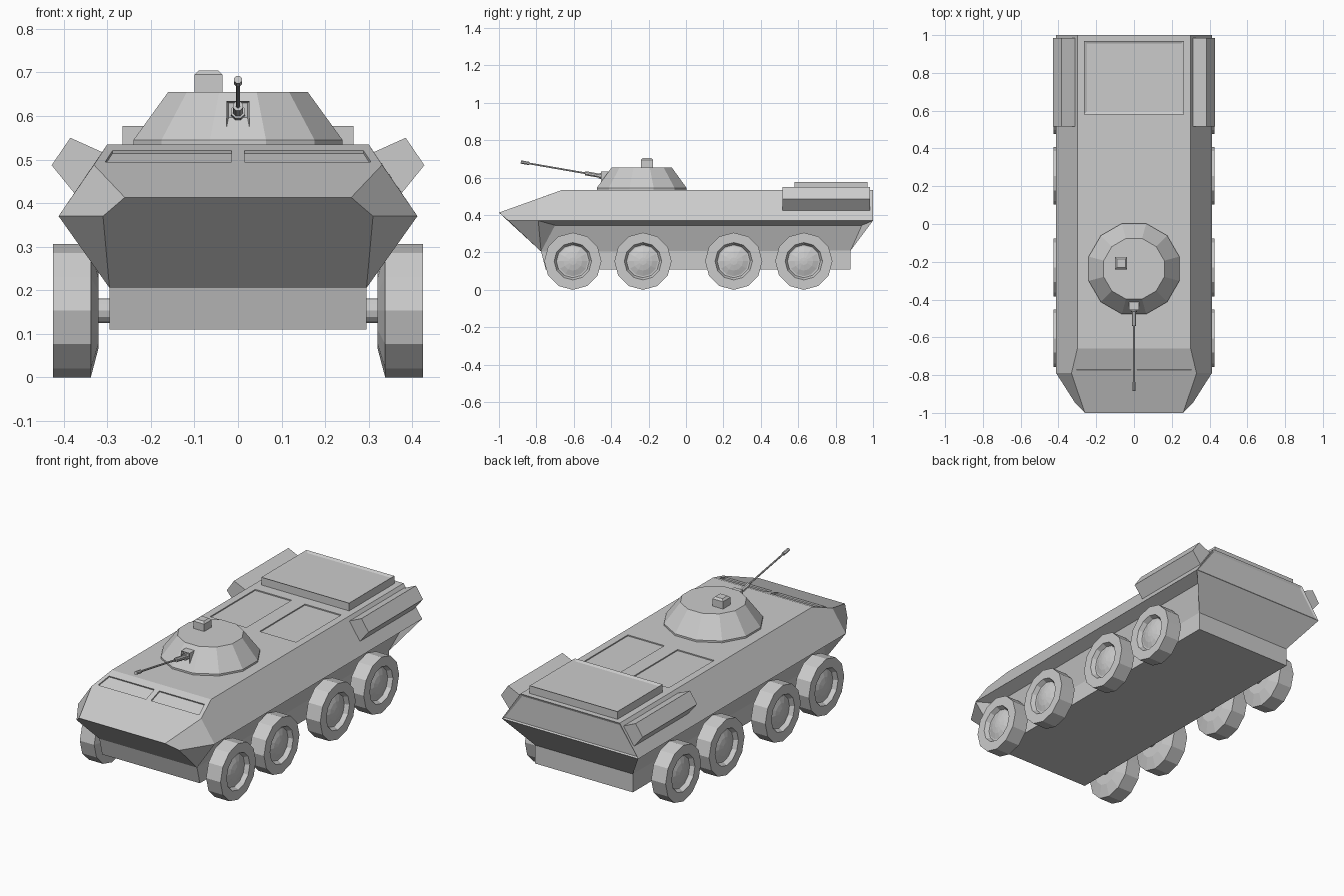
import bpy, bmesh
from math import pi, cos, sin
from mathutils import Vector

if "Cube" in bpy.data.objects:
    bpy.data.objects.remove(bpy.data.objects["Cube"])


def finish(name, bm):
    bmesh.ops.remove_doubles(bm, verts=bm.verts[:], dist=1e-5)
    bmesh.ops.recalc_face_normals(bm, faces=bm.faces[:])
    me = bpy.data.meshes.new(name)
    bm.to_mesh(me)
    bm.free()
    ob = bpy.data.objects.new(name, me)
    bpy.context.collection.objects.link(ob)
    return ob


def inset(bm, direction, width, depth):
    """Recess the face lying furthest along a direction."""
    bmesh.ops.recalc_face_normals(bm, faces=bm.faces[:])
    d = Vector(direction)
    face = max(bm.faces, key=lambda f: f.calc_center_median().dot(d))
    bmesh.ops.inset_region(bm, faces=[face], thickness=width)
    bmesh.ops.translate(bm, verts=face.verts[:], vec=d * -depth)


def prism_bm(pts, vec):
    bm = bmesh.new()
    face = bm.faces.new([bm.verts.new(p) for p in pts])
    top = bmesh.ops.extrude_face_region(bm, geom=[face], use_keep_orig=True)
    verts = [g for g in top["geom"] if isinstance(g, bmesh.types.BMVert)]
    bmesh.ops.translate(bm, verts=verts, vec=vec)
    return bm


def box_bm(x0, x1, y0, y1, z0, z1):
    return prism_bm([(x0, y0, z0), (x1, y0, z0), (x1, y1, z0), (x0, y1, z0)], (0, 0, z1 - z0))


def lathe(name, profile, n, origin, axis, phase=0.0):
    """Revolve (distance, radius) points about an axis."""
    q = Vector(axis).to_track_quat('Z', 'Y')
    bm = bmesh.new()
    rings = []
    for t, r in profile:
        angles = [phase + 2 * pi * k / n for k in range(n)]
        ring = [(r * cos(a), r * sin(a), t) for a in angles] if r else [(0, 0, t)]
        rings.append([bm.verts.new(Vector(origin) + q @ Vector(p)) for p in ring])
    for a, b in zip(rings, rings[1:]):
        if len(a) == 1 or len(b) == 1:
            # flat or shallow cap around a single centre point
            tip, rim = (a[0], b) if len(a) == 1 else (b[0], a)
            for k in range(n):
                bm.faces.new((tip, rim[k], rim[(k + 1) % n]))
        else:
            for k in range(n):
                j = (k + 1) % n
                bm.faces.new((a[k], a[j], b[j], b[k]))
    return finish(name, bm)


# Hull: lower-case letters are right-side points, capitals their mirror images
P = dict(a=(.30, 1, .535), b=(.30, -.66, .535), c=(.331, -.79, .488), d=(.26, -1, .413),
         e=(.31, -.95, .37), f=(.412, -.79, .37), g=(.412, 1, .37), h=(.295, -.775, .205),
         i=(.345, -.70, .345), j=(.345, .94, .345), k=(.295, .88, .21),
         l=(.295, -.75, .11), m=(.295, .88, .11))
centre = ["aABb", "bBCDdc", "dDEHhe", "hHLl", "lLMm", "mMKk", "kKGg", "gGAa"]
side = ["abcfg", "cdef", "ehf", "fhi", "fijg", "ihkj", "gjk", "hlmk"]
bm = bmesh.new()
V = {}
for key, (x, y, z) in P.items():
    V[key] = bm.verts.new((x, y, z))
    V[key.upper()] = bm.verts.new((-x, y, z))
for f in centre + side + [s.swapcase() for s in side]:
    bm.faces.new([V[ch] for ch in f])
inset(bm, (0, 1, 0), .015, .006)
hull = finish("hull", bm)

# Recessed roof hatches and windscreens cut into the hull
cutters = []
glacis = Vector((0, -.122, .34)).normalized()
for s in (-1, 1):
    cutters.append(finish("hatch_cutter", box_bm(s * .04, s * .26, .13, .52, .529, .6)))
    low, high = (-.772, .4948), (-.70, .5206)
    pts = [(s * .015, *low), (s * .305, *low), (s * .288, *high), (s * .015, *high)]
    pts = [Vector(p) - glacis * .007 for p in pts]
    cutters.append(finish("windscreen_cutter", prism_bm(pts, glacis * .05)))
for c in cutters:
    c.hide_render = True
    mod = hull.modifiers.new("cut", 'BOOLEAN')
    mod.operation = 'DIFFERENCE'
    mod.solver = 'EXACT'
    mod.object = c
bpy.context.view_layer.objects.active = hull
for mod in list(hull.modifiers):
    bpy.ops.object.modifier_apply(modifier=mod.name)
for c in cutters:
    bpy.data.objects.remove(c)

# Engine cover on the rear deck
bm = box_bm(-.265, .265, .58, .97, .53, .577)
inset(bm, (0, 0, 1), .022, .007)
finish("engine_cover", bm)

# Side exhaust boxes and wheels with axle stubs
wheel_profile = [(.27, 0), (.27, .028), (.32, .028), (.32, .085), (.338, .153), (.425, .153),
                 (.425, .10), (.402, .088), (.402, .08), (.413, .05), (.419, .02), (.42, 0)]
for s, tag in ((-1, "left"), (1, "right")):
    section = [(.312, .517), (.385, .55), (.428, .487), (.376, .423)]
    finish("exhaust_box_" + tag, prism_bm([(s * x, .515, z) for x, z in section], (0, .47, 0)))
    for n, y in enumerate((-.605, -.23, .255, .63)):
        lathe(f"wheel_{tag}_{n + 1}", wheel_profile, 12, (0, y, .153), (s, 0, 0))

# Turret
lathe("turret", [(.53, 0), (.53, .2485), (.545, .2485), (.655, .166), (.655, 0)],
      12, (0, -.237, 0), (0, 0, 1), pi / 12)

# Periscope with chamfered top
bm = box_bm(-.10, -.036, -.24, -.176, .65, .705)
top = [e for e in bm.edges if all(v.co.z > .7 for v in e.verts)]
bmesh.ops.bevel(bm, geom=top, offset=.01, segments=1, affect='EDGES')
finish("periscope", bm)

# Gun mount and barrel
bm = box_bm(-.026, .026, -.455, -.38, .57, .634)
inset(bm, (0, -1, 0), .006, .015)
finish("gun_mount", bm)
lathe("gun_barrel", [(0, 0), (0, .017), (.05, .017), (.05, .012), (.125, .012), (.125, .005),
                     (.43, .005), (.43, .0095), (.475, .0095), (.475, 0)],
      8, (0, -.415, .602), (0, -.465, .081), pi / 8)
